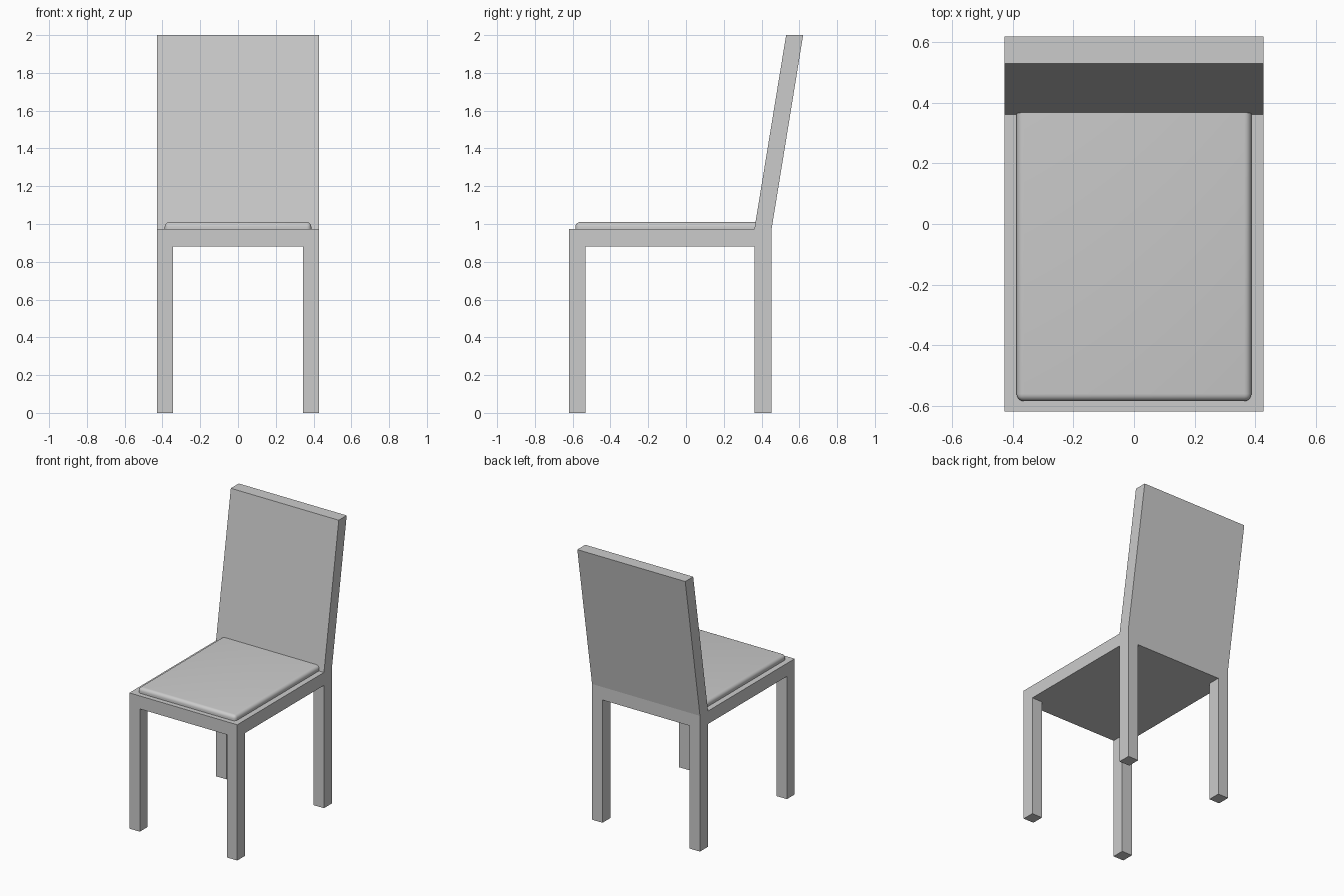
import bpy, bmesh

if "Cube" in bpy.data.objects:
    bpy.data.objects.remove(bpy.data.objects["Cube"])


def extrude_profile(name, profile, x0, x1):
    """Extrude a side (y, z) outline along x."""
    bm = bmesh.new()
    face = bm.faces.new([bm.verts.new((x0, y, z)) for y, z in profile])
    ext = bmesh.ops.extrude_face_region(bm, geom=[face])
    moved = [v for v in ext["geom"] if isinstance(v, bmesh.types.BMVert)]
    bmesh.ops.translate(bm, verts=moved, vec=(x1 - x0, 0, 0))
    bmesh.ops.recalc_face_normals(bm, faces=bm.faces)
    mesh = bpy.data.meshes.new(name)
    bm.to_mesh(mesh)
    bm.free()
    obj = bpy.data.objects.new(name, mesh)
    bpy.context.collection.objects.link(obj)
    return obj


def box(name, x0, x1, y0, y1, z0, z1):
    return extrude_profile(name, [(y0, z0), (y1, z0), (y1, z1), (y0, z1)], x0, x1)


W = 0.428            # half width
LEG = 0.083          # leg width
Z0, Z1 = 0.88, 0.973  # seat underside and top

# Seat slab
box("seat", -W, W, -0.62, 0.362, Z0, Z1)

# Backrest, upright at the seat and then leaning back
extrude_profile("backrest", [(0.362, Z0), (0.453, Z0), (0.453, Z1),
                             (0.62, 2.0), (0.53, 2.0), (0.362, Z1)], -W, W)

# Four square legs
for side, x0 in (("left", -W), ("right", W - LEG)):
    box("front_leg_" + side, x0, x0 + LEG, -0.62, -0.532, 0, Z0)
    box("rear_leg_" + side, x0, x0 + LEG, 0.362, 0.453, 0, Z0)

# Cushion with rounded top edges, running into the backrest
cushion = box("cushion", -0.388, 0.388, -0.585, 0.368, Z1, 1.01)
bm = bmesh.new()
bm.from_mesh(cushion.data)
edges = [e for e in bm.edges
         if all(v.co.z > 1.0 for v in e.verts) and not all(v.co.y > 0.3 for v in e.verts)]
edges += [e for e in bm.edges
          if all(v.co.y < -0.5 for v in e.verts)
          and abs(e.verts[0].co.z - e.verts[1].co.z) > 0.01]
bmesh.ops.bevel(bm, geom=edges, offset=0.024, segments=5, profile=0.5, affect='EDGES')
bm.to_mesh(cushion.data)
bm.free()
bpy.context.view_layer.objects.active = cushion
cushion.select_set(True)
bpy.ops.object.shade_smooth_by_angle()
